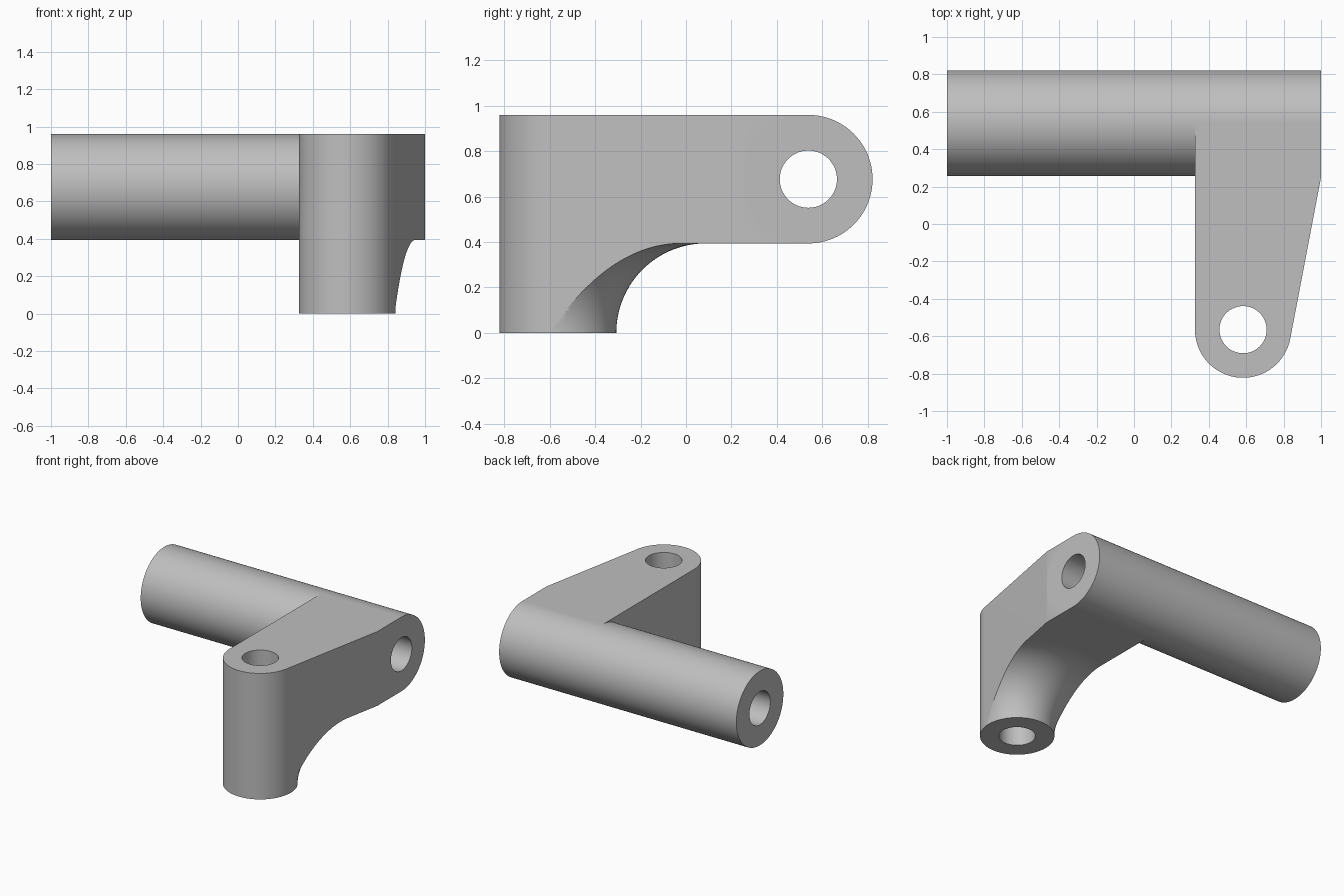
import bpy, bmesh, math
from mathutils import Matrix, Vector

cube = bpy.data.objects.get("Cube")
if cube:
    bpy.data.objects.remove(cube, do_unlink=True)

TOP = 0.96
R_ARM, ARM_Y = 0.283, 0.539        # horizontal barrel
R_POST, POST_X, POST_Y = 0.257, 0.583, -0.565   # vertical barrel
R_HOLE = 0.126
ARM_Z = TOP - R_ARM
UNDER = ARM_Z - R_ARM
SEG = 96

grey = bpy.data.materials.new("grey metal")
grey.use_nodes = True
colour = (0.52, 0.52, 0.52, 1)
grey.diffuse_color = colour
grey.node_tree.nodes["Principled BSDF"].inputs["Base Color"].default_value = colour


def finish(name, bm):
    bmesh.ops.recalc_face_normals(bm, faces=bm.faces)
    mesh = bpy.data.meshes.new(name)
    bm.to_mesh(mesh)
    bm.free()
    mesh.materials.append(grey)
    obj = bpy.data.objects.new(name, mesh)
    bpy.context.collection.objects.link(obj)
    return obj


def cylinder(name, radius, length, centre, along_x=False):
    bm = bmesh.new()
    turn = Matrix.Rotation(math.pi / 2, 4, 'Y') if along_x else Matrix()
    bmesh.ops.create_cone(bm, cap_ends=True, segments=SEG, radius1=radius, radius2=radius,
                          depth=length, matrix=Matrix.Translation(centre) @ turn)
    return finish(name, bm)


def boolean(target, tool, operation):
    mod = target.modifiers.new(operation.lower(), 'BOOLEAN')
    mod.operation, mod.object, mod.solver = operation, tool, 'EXACT'
    bpy.context.view_layer.objects.active = target
    bpy.ops.object.modifier_apply(modifier=mod.name)
    bpy.data.objects.remove(tool, do_unlink=True)


# Bracket outline: straight inner side, rounded nose, tapered outer side
corner = Vector((1.0, 0.25))
post = Vector((POST_X, POST_Y))
to_corner = corner - post
tangent = math.atan2(to_corner.y, to_corner.x) - math.acos(R_POST / to_corner.length)
steps = 56
outline = [(POST_X - R_POST, ARM_Y)]
for i in range(steps + 1):
    a = -math.pi + (tangent + math.pi) * i / steps
    outline.append((POST_X + R_POST * math.cos(a), POST_Y + R_POST * math.sin(a)))
outline += [tuple(corner), (1.0, ARM_Y)]

bm = bmesh.new()
base = bm.faces.new([bm.verts.new((x, y, 0)) for x, y in outline])
up = bmesh.ops.extrude_face_region(bm, geom=[base])
bmesh.ops.translate(bm, vec=(0, 0, TOP),
                    verts=[v for v in up["geom"] if isinstance(v, bmesh.types.BMVert)])
bracket = finish("bracket", bm)

# Flared envelope turned about the post axis: leaves the concave underside
neck = R_POST + 0.001
profile = [(0, -0.1), (neck, -0.1)]
for i in range(33):
    a = math.pi / 2 * i / 32
    profile.append((neck + UNDER * (1 - math.cos(a)), UNDER * math.sin(a)))
profile += [(2, UNDER), (2, TOP + 0.1), (0, TOP + 0.1)]
bm = bmesh.new()
verts = [bm.verts.new((POST_X + r, POST_Y, z)) for r, z in profile]
edges = [bm.edges.new(pair) for pair in zip(verts, verts[1:])]
bmesh.ops.spin(bm, geom=verts + edges, cent=(POST_X, POST_Y, 0), axis=(0, 0, 1),
               angle=math.tau, steps=SEG)
bmesh.ops.remove_doubles(bm, verts=bm.verts, dist=0.0001)
boolean(bracket, finish("flare", bm), 'INTERSECT')

# Horizontal barrel and both through bores
boolean(bracket, cylinder("barrel", R_ARM, 2, (0, ARM_Y, ARM_Z), True), 'UNION')
boolean(bracket, cylinder("barrel_bore", R_HOLE, 3, (0, ARM_Y, ARM_Z), True), 'DIFFERENCE')
boolean(bracket, cylinder("post_bore", R_HOLE, 3, (POST_X, POST_Y, 0)), 'DIFFERENCE')

# Smooth barrels with crisp rims
bpy.ops.object.select_all(action='DESELECT')
bracket.select_set(True)
bpy.context.view_layer.objects.active = bracket
bpy.ops.object.shade_smooth_by_angle(angle=math.radians(25))
weighted = bracket.modifiers.new("weighted normals", 'WEIGHTED_NORMAL')
weighted.keep_sharp = True
